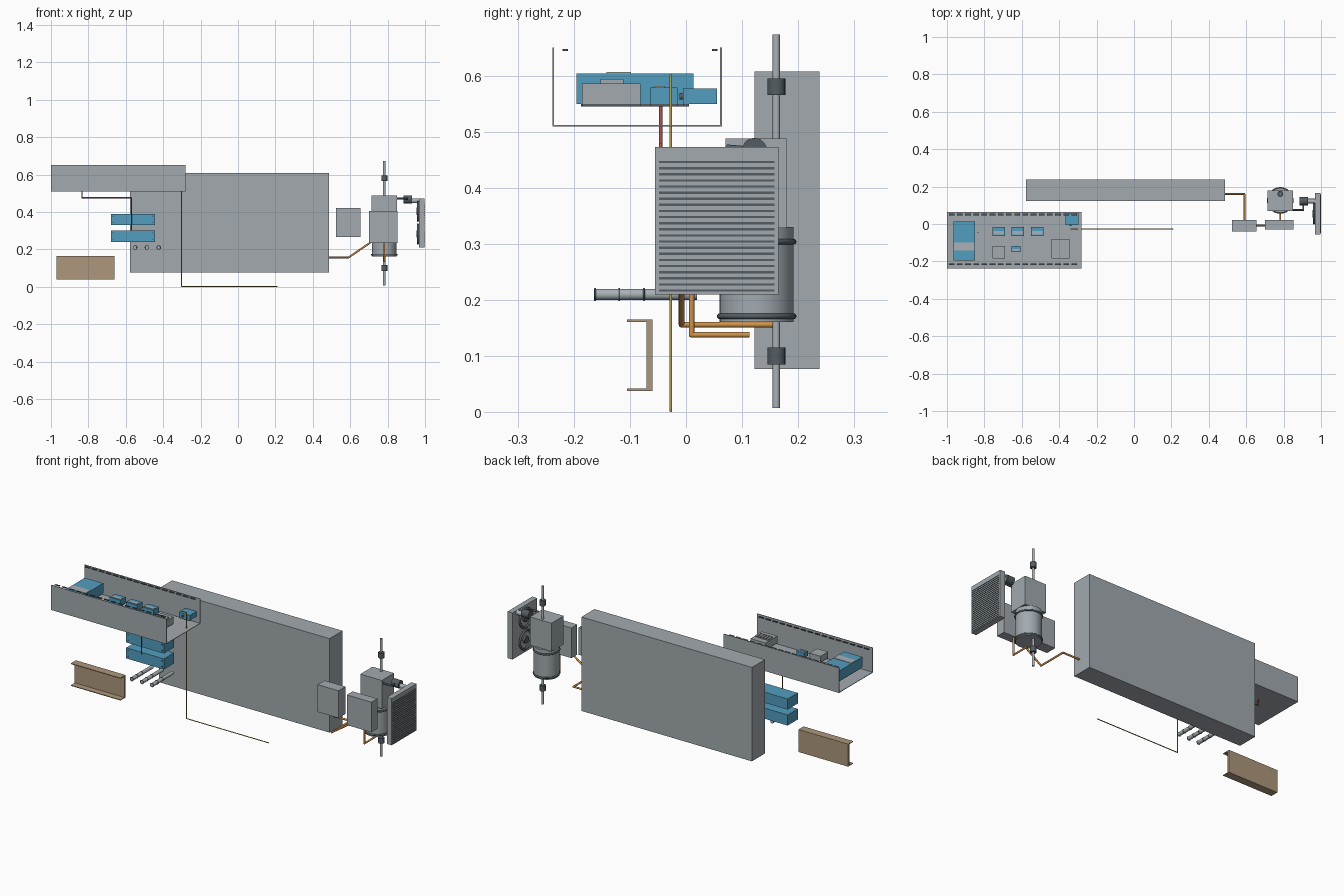
import bpy, bmesh, math
from mathutils import Vector, Matrix

if "Cube" in bpy.data.objects:
    bpy.data.objects.remove(bpy.data.objects["Cube"])


def material(name, rgb):
    m = bpy.data.materials.new(name)
    m.diffuse_color = (*rgb, 1)
    m.use_nodes = True
    m.node_tree.nodes["Principled BSDF"].inputs["Base Color"].default_value = m.diffuse_color
    return m


GREY = material("cabinet grey", (0.36, 0.40, 0.43))
STEEL = material("pipe steel", (0.40, 0.44, 0.47))
DARK = material("dark fitting", (0.09, 0.11, 0.125))
BLUE = material("module blue", (0.085, 0.34, 0.52))
COPPER = material("copper", (0.62, 0.29, 0.07))
TAN = material("tan beam", (0.42, 0.31, 0.20))
BRASS = material("brass wire", (0.45, 0.37, 0.10))
RED = material("red wire", (0.45, 0.10, 0.08))


def finish(name, bm, mat):
    bmesh.ops.recalc_face_normals(bm, faces=bm.faces)
    me = bpy.data.meshes.new(name)
    bm.to_mesh(me)
    bm.free()
    me.materials.append(mat)
    ob = bpy.data.objects.new(name, me)
    bpy.context.collection.objects.link(ob)
    return ob


def add_box(bm, x, y, z):
    c = Vector((sum(x) / 2, sum(y) / 2, sum(z) / 2))
    s = (x[1] - x[0], y[1] - y[0], z[1] - z[0])
    bmesh.ops.create_cube(bm, size=1, matrix=Matrix.Translation(c) @ Matrix.Diagonal((*s, 1)))


def boxes(name, mat, items):
    bm = bmesh.new()
    for it in items:
        add_box(bm, *it)
    return finish(name, bm, mat)


def box(name, mat, x, y, z):
    return boxes(name, mat, [(x, y, z)])


def pipe(name, mat, r, pts, seg=20):
    """Round bar along a path, with ball joints at the bends."""
    bm = bmesh.new()
    pts = [Vector(p) for p in pts]
    for a, b in zip(pts, pts[1:]):
        d = b - a
        m = Matrix.Translation((a + b) / 2) @ d.to_track_quat('Z', 'Y').to_matrix().to_4x4()
        bmesh.ops.create_cone(bm, cap_ends=True, segments=seg, radius1=r, radius2=r,
                              depth=d.length, matrix=m)
    for p in pts[1:-1]:
        bmesh.ops.create_uvsphere(bm, u_segments=seg, v_segments=10, radius=r,
                                  matrix=Matrix.Translation(p))
    for f in bm.faces:
        f.smooth = len(f.verts) <= 4
    for e in bm.edges:
        e.smooth = all(f.smooth for f in e.link_faces)
    return finish(name, bm, mat)


def ring(name, mat, centre, axis, R, r):
    bm = bmesh.new()
    n, k = 40, 10
    m = Matrix.Translation(centre) @ Vector(axis).to_track_quat('Z', 'Y').to_matrix().to_4x4()
    vs = [[bm.verts.new(m @ Vector(((R + r * math.cos(b)) * math.cos(a),
                                    (R + r * math.cos(b)) * math.sin(a), r * math.sin(b))))
           for b in (2 * math.pi * j / k for j in range(k))]
          for a in (2 * math.pi * i / n for i in range(n))]
    for i in range(n):
        for j in range(k):
            p, q = vs[i], vs[(i + 1) % n]
            bm.faces.new((p[j], q[j], q[(j + 1) % k], p[(j + 1) % k])).smooth = True
    return finish(name, bm, mat)


# Large rear panel
box("rear_panel", GREY, (-0.578, 0.486), (0.122, 0.238), (0.077, 0.607))

# Open control tray: floor, two walls, slotted strips near the rims
T = 0.003
boxes("control_tray", GREY, [
    ((-1, -0.28), (-0.238, 0.064), (0.509, 0.509 + T)),
    ((-1, -0.28), (-0.238, -0.238 + T), (0.512, 0.65)),
    ((-1, -0.28), (0.064 - T, 0.064), (0.512, 0.65))])
step = 0.70 / 16
boxes("rim_slots", DARK, [((-0.99 + i * step, -0.96 + i * step), (y, y + 0.01), (0.644, 0.647))
                          for i in range(16) for y in (-0.220, 0.046)])

# Modules in the tray: (name, colour, x, y, top height)
modules = [
    ("main_controller", BLUE, (-0.965, -0.85), (-0.195, 0.013), 0.604),
    ("relay_a", BLUE, (-0.757, -0.690), (-0.063, -0.015), 0.579),
    ("relay_b", BLUE, (-0.655, -0.587), (-0.063, -0.015), 0.579),
    ("relay_c", BLUE, (-0.552, -0.484), (-0.063, -0.015), 0.579),
    ("radio_module", BLUE, (-0.366, -0.297), (-0.005, 0.055), 0.577),
    ("small_sensor", BLUE, (-0.656, -0.607), (-0.150, -0.117), 0.572),
    ("power_supply", GREY, (-0.757, -0.690), (-0.185, -0.117), 0.582),
    ("terminal_block", GREY, (-0.440, -0.346), (-0.185, -0.081), 0.586)]
for name, mat, x, y, top in modules:
    box(name, mat, x, y, (0.549, top))
    box(name + "_base", DARK, x, (max(y[0], -0.187), min(y[1], 0.005)), (0.545, 0.549))
# Pale labels on the modules
box("controller_label", STEEL, (-0.963, -0.852), (-0.142, -0.098), (0.604, 0.606))
boxes("relay_labels", STEEL, [((x, x + 0.056), (-0.056, -0.038), (0.579, 0.581))
                              for x in (-0.751, -0.649, -0.546)])
box("sensor_label", STEEL, (-0.65, -0.613), (-0.145, -0.135), (0.572, 0.574))
boxes("terminals", GREY, [((-0.434 + i * 0.0172, -0.422 + i * 0.0172), (-0.152, -0.111),
                           (0.586, 0.594)) for i in range(5)])
pipe("radio_plug", DARK, 0.006, [(-0.34, -0.004, 0.563), (-0.34, -0.012, 0.563)])

# Two drive units with end flanges and screws
for i, z in enumerate((0.24, 0.33)):
    box(f"drive_unit_{i}", BLUE, (-0.657, -0.468), (-0.025, 0.065), (z, z + 0.06))
    boxes(f"drive_flanges_{i}", BLUE, [(x, (-0.025, 0.065), (z, z + 0.06))
                                       for x in ((-0.68, -0.657), (-0.468, -0.445))])
    boxes(f"drive_screws_{i}", DARK, [((x - 0.003, x + 0.003), (-0.027, -0.025), (s - 0.003, s + 0.003))
                                      for x in (-0.668, -0.457) for s in (z + 0.013, z + 0.047)])

# Three probes pointing forward
for i, x in enumerate((-0.55, -0.487, -0.424)):
    pipe(f"probe_{i}", STEEL, 0.010, [(x, -0.163, 0.21), (x, 0.02, 0.21)])
    for j, y in enumerate((-0.162, -0.119, -0.075)):
        ring(f"probe_ring_{i}_{j}", DARK, (x, y, 0.21), (0, 1, 0), 0.010, 0.0018)

# Channel beam
boxes("channel_beam", TAN, [
    ((-0.97, -0.66), (-0.07, -0.06), (0.042, 0.163)),
    ((-0.97, -0.66), (-0.105, -0.06), (0.038, 0.042)),
    ((-0.97, -0.66), (-0.105, -0.06), (0.161, 0.165))])

# Wires
pipe("brass_wire", BRASS, 0.0024, [(-0.34, -0.027, 0.6), (-0.302, -0.027, 0.6),
                                   (-0.302, -0.027, 0.0024), (0.212, -0.027, 0.0024)], 10)
pipe("red_wire", RED, 0.003, [(-0.835, -0.045, 0.548), (-0.835, -0.045, 0.476),
                              (-0.57, -0.045, 0.476), (-0.57, -0.045, 0.30)], 10)

# Junction boxes, upper housing and vessel
box("junction_box", GREY, (0.525, 0.655), (-0.04, 0.022), (0.266, 0.42))
box("pump_box", GREY, (0.70, 0.854), (-0.03, 0.022), (0.235, 0.405))
box("upper_housing", GREY, (0.714, 0.849), (0.07, 0.179), (0.328, 0.488))
pipe("vessel", GREY, 0.066, [(0.782, 0.126, 0.161), (0.782, 0.126, 0.33)], 40)
for i, z in enumerate((0.171, 0.304)):
    ring(f"vessel_band_{i}", DARK, (0.782, 0.126, z), (0, 0, 1), 0.066, 0.005)

# Vertical pipe ends with couplings
for name, z0, z1, c in (("upper", 0.488, 0.673, 0.58), ("lower", 0.008, 0.165, 0.10)):
    pipe(name + "_pipe", STEEL, 0.0065, [(0.782, 0.161, z0), (0.782, 0.161, z1)])
    pipe(name + "_coupling", DARK, 0.016, [(0.782, 0.161, c - 0.015), (0.782, 0.161, c + 0.015)])

# Link from housing to cooler
pipe("link_pipe", DARK, 0.005, [(0.77, 0.075, 0.472), (0.905, 0.075, 0.472), (0.905, 0.122, 0.468)])
pipe("link_coupling", DARK, 0.022, [(0.885, 0.122, 0.467), (0.93, 0.122, 0.467)])
pipe("link_stub", STEEL, 0.013, [(0.93, 0.122, 0.460), (0.968, 0.122, 0.460)])

# Cooler with slats outside and two fans inside
box("cooler", GREY, (0.967, 0.998), (-0.055, 0.165), (0.21, 0.473))
boxes("cooler_slats", DARK, [((0.998, 1.0), (-0.048, 0.158), (z - 0.002, z + 0.002))
                             for z in (0.217 + i * 0.0109 for i in range(22))])
for i, z in enumerate((0.282, 0.404)):
    ring(f"fan_ring_{i}", DARK, (0.962, 0.055, z), (1, 0, 0), 0.051, 0.006)
    pipe(f"fan_hub_{i}", DARK, 0.02, [(0.955, 0.055, z), (0.967, 0.055, z)])

# Copper pipework
pipe("copper_feed", COPPER, 0.005, [(0.486, 0.16, 0.156), (0.59, 0.16, 0.156),
                                    (0.59, -0.008, 0.156), (0.71, -0.008, 0.238)])
pipe("copper_return", COPPER, 0.005, [(0.782, 0.01, 0.236), (0.782, 0.01, 0.138),
                                      (0.782, 0.113, 0.138)])
